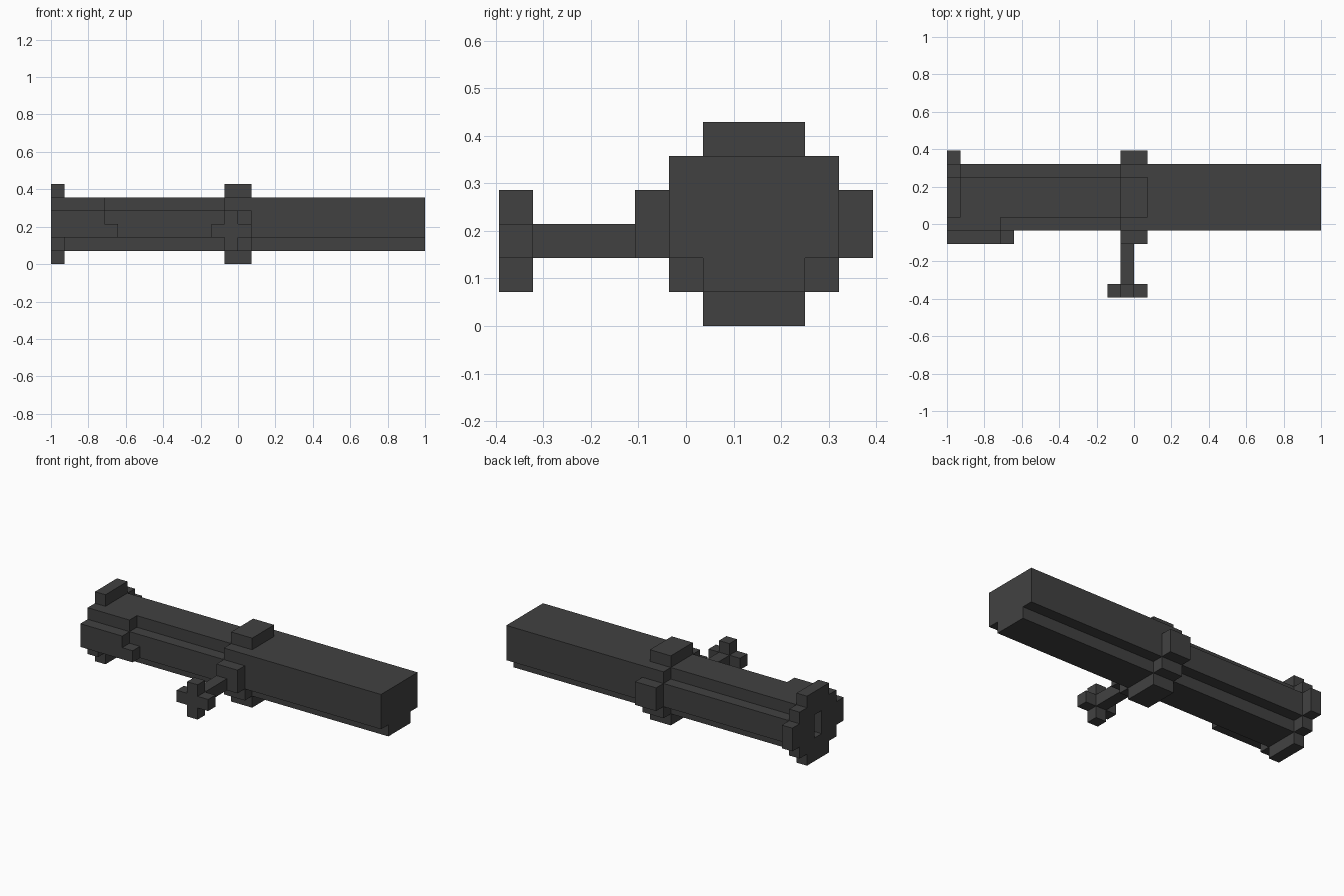
import bpy, bmesh, math
from mathutils import Vector

if "Cube" in bpy.data.objects:
    bpy.data.objects.remove(bpy.data.objects["Cube"])

U = 1 / 14                      # grid unit of the blocky model
ORIGIN = Vector((0, -5.5, 0))   # grid y runs 0..11, x runs -14..14, z runs 0..6

metal = bpy.data.materials.new("dark grey metal")
metal.diffuse_color = (0.053, 0.053, 0.053, 1)
metal.use_nodes = True
metal.node_tree.nodes["Principled BSDF"].inputs["Base Color"].default_value = metal.diffuse_color


def box(x0, x1, y0, y1, z0, z1):
    return {(x, y, z) for x in range(x0, x1) for y in range(y0, y1) for z in range(z0, z1)}


def ring(x0, x1):
    # stepped round collar
    return box(x0, x1, 6, 9, 0, 6) | box(x0, x1, 5, 10, 1, 5) | box(x0, x1, 4, 11, 2, 4)


parts = {
    # square section with a narrow rail underneath
    "square_housing": box(1, 14, 5, 10, 2, 5) | box(1, 14, 6, 9, 1, 2),
    "middle_collar": ring(-1, 1),
    # rounded tube with notched corners
    "round_tube": box(-13, -1, 6, 9, 1, 5) | box(-13, -1, 5, 10, 2, 4),
    # end collar with a slot in its outer face
    "end_collar": ring(-14, -13) - box(-14, -13, 7, 8, 2, 4),
    # raised plate on the front of the tube
    "side_plate": box(-13, -9, 4, 5, 2, 3) | box(-13, -10, 4, 5, 3, 4) | box(-13, -10, 5, 6, 4, 5),
    # side rod with a cross shaped knob
    "knob_rod": box(-1, 0, 1, 4, 2, 3),
    "cross_knob": box(-2, 1, 0, 1, 2, 3) | box(-1, 0, 0, 1, 1, 4),
}
solid = set().union(*parts.values())


def build(name, cells):
    # keep only the outer faces, then merge them into large flat ones
    bm = bmesh.new()
    for c in cells:
        for axis in range(3):
            for side in (0, 1):
                n = list(c)
                n[axis] += 2 * side - 1
                if tuple(n) in solid:
                    continue
                a, b = (axis + 1) % 3, (axis + 2) % 3
                quad = []
                for da, db in ((0, 0), (1, 0), (1, 1), (0, 1)):
                    p = Vector(c)
                    p[axis] += side
                    p[a] += da
                    p[b] += db
                    quad.append(bm.verts.new((p + ORIGIN) * U))
                bm.faces.new(quad if side else quad[::-1])
    bmesh.ops.remove_doubles(bm, verts=bm.verts[:], dist=1e-4)
    bmesh.ops.dissolve_limit(bm, angle_limit=math.radians(1), verts=bm.verts[:], edges=bm.edges[:])
    mesh = bpy.data.meshes.new(name)
    bm.to_mesh(mesh)
    bm.free()
    mesh.materials.append(metal)
    bpy.context.collection.objects.link(bpy.data.objects.new(name, mesh))


for name, cells in parts.items():
    build(name, cells)
